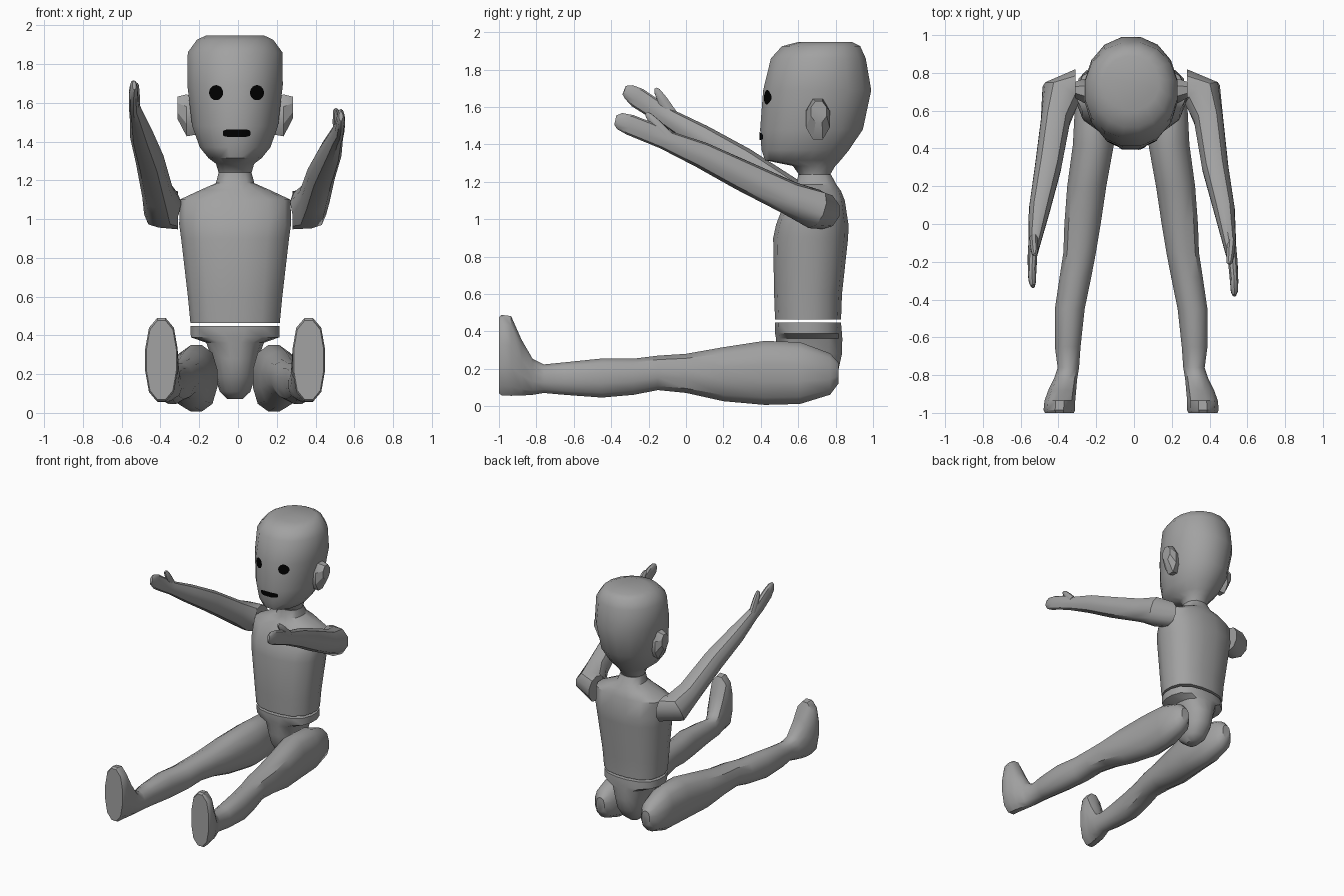
import bpy, bmesh, math
from mathutils import Vector
from mathutils.bvhtree import BVHTree

if "Cube" in bpy.data.objects:
    bpy.data.objects.remove(bpy.data.objects["Cube"])

CX = -0.015  # symmetry plane of the body


def material(name, v):
    m = bpy.data.materials.new(name)
    m.diffuse_color = (v, v, v, 1)
    m.use_nodes = True
    m.node_tree.nodes["Principled BSDF"].inputs["Base Color"].default_value = m.diffuse_color
    return m


GREY = material("body_grey", 0.36)
BLACK = material("face_black", 0.0)


def finish(name, bm, mat, angle=40):
    bmesh.ops.recalc_face_normals(bm, faces=bm.faces)
    me = bpy.data.meshes.new(name)
    bm.to_mesh(me)
    bm.free()
    ob = bpy.data.objects.new(name, me)
    bpy.context.collection.objects.link(ob)
    me.materials.append(mat)
    bpy.ops.object.select_all(action='DESELECT')
    bpy.context.view_layer.objects.active = ob
    ob.select_set(True)
    bpy.ops.object.shade_smooth_by_angle(angle=math.radians(angle))
    return ob


def loft(name, rings, n=12, p=2.0, angle=40):
    """Skin superellipse rings: (centre, side axis, up axis), axes scaled by radius."""
    bm = bmesh.new()
    loops = []
    for c, u, w in rings:
        loop = []
        for i in range(n):
            a = 2 * math.pi * (i + 0.5) / n
            ca, sa = math.cos(a), math.sin(a)
            k = (abs(ca) ** p + abs(sa) ** p) ** (-1 / p)
            loop.append(bm.verts.new(Vector(c) + k * (ca * Vector(u) + sa * Vector(w))))
        loops.append(loop)
    for a, b in zip(loops, loops[1:]):
        for i in range(n):
            j = (i + 1) % n
            bm.faces.new((a[i], a[j], b[j], b[i]))
    bm.faces.new(loops[0])
    bm.faces.new(loops[-1])
    return finish(name, bm, GREY, angle)


def stack(name, rows, n, p, angle=40):
    """Horizontal rings: (z, half width, front y, back y)."""
    return loft(name, [((CX, (f + b) / 2, z), (r, 0, 0), (0, (b - f) / 2, 0))
                       for z, r, f, b in rows], n, p, angle)


def tube(name, rows, n=10, p=2.2, first=None):
    """Limb along a path: (centre, side radius, up radius)."""
    pts = [Vector(r[0]) for r in rows]
    rings = []
    for i, (c, ra, rb) in enumerate(rows):
        t = (pts[min(i + 1, len(pts) - 1)] - pts[max(i - 1, 0)]).normalized()
        if i == 0 and first:
            t = Vector(first)
        side = t.cross(Vector((0, 0, 1))).normalized()
        rings.append((c, side * ra, side.cross(t) * rb))
    return loft(name, rings, n, p)


# head with narrow jaw and flat crown
head = stack("head", [
    (1.235, .085, .605, .77), (1.285, .10, .57, .80), (1.315, .14, .42, .83),
    (1.37, .185, .40, .875), (1.48, .225, .392, .95), (1.69, .25, .408, .995),
    (1.86, .248, .45, .965), (1.925, .20, .51, .935), (1.948, .15, .60, .89)], 16, 2.1, 45)

# torso with short neck
stack("torso", [
    (.465, .232, .475, .83), (.60, .245, .47, .835), (.90, .28, .465, .868),
    (.97, .29, .48, .87), (1.10, .288, .53, .85), (1.15, .18, .57, .83),
    (1.185, .10, .59, .805), (1.24, .085, .60, .775)], 16, 2.6)

# pelvis: waist band narrowing to a rounded keel between the legs
stack("pelvis", [
    (.447, .232, .475, .83), (.39, .23, .475, .835), (.362, .15, .48, .837),
    (.28, .12, .485, .835), (.19, .105, .51, .815), (.11, .08, .56, .76),
    (.072, .04, .61, .71)], 16, 2.5)

# legs with upright feet: (y, inner x, outer x, bottom z, top z)
LEG = [
    (.815, .15, .22, .12, .235), (.77, .11, .265, .06, .285), (.61, .085, .285, .01, .345),
    (.42, .075, .295, .005, .352), (.20, .115, .325, .025, .318), (0, .145, .34, .07, .282),
    (-.15, .17, .345, .085, .272), (-.28, .195, .365, .06, .256), (-.45, .23, .39, .045, .257),
    (-.65, .252, .39, .06, .236), (-.76, .26, .375, .07, .225), (-.82, .27, .395, .06, .255),
    (-.88, .275, .425, .055, .36), (-.935, .28, .445, .053, .485), (-.985, .28, .45, .055, .492),
    (-1.0, .287, .443, .065, .48)]
for s, side in ((1, "right"), (-1, "left")):
    loft(side + "_leg", [((CX + s * ((a + b) / 2 - CX), y, (lo + hi) / 2),
                          ((b - a) / 2, 0, 0), (0, 0, (hi - lo) / 2))
                         for y, a, b, lo, hi in LEG], 12, 2.5)
    # ears flare outwards, widest near the top
    loft(side + "_ear", [((CX + s * x, y, z), (0, ry, 0), (0, s * lean, rz))
                         for x, y, z, ry, rz, lean in (
                             (.20, .70, 1.53, .055, .10, .0),
                             (.25, .705, 1.535, .068, .115, .0),
                             (.298, .71, 1.575, .045, .06, .0))], 8, 2.2, 30)

# arms reach forward, each raised differently
tube("right_arm", [
    ((.28, .725, 1.045), .098, .098), ((.362, .685, 1.055), .108, .108),
    ((.395, .55, 1.115), .08, .09), ((.43, .30, 1.235), .072, .082),
    ((.477, .08, 1.345), .058, .07), ((.508, -.12, 1.428), .034, .052),
    ((.523, -.20, 1.465), .026, .056), ((.53, -.30, 1.505), .023, .055),
    ((.531, -.355, 1.525), .019, .045), ((.531, -.378, 1.53), .010, .025)], first=(1, 0, 0))
tube("left_arm", [
    ((-.31, .725, 1.045), .098, .098), ((-.388, .685, 1.055), .108, .108),
    ((-.415, .55, 1.135), .08, .09), ((-.455, .30, 1.305), .072, .082),
    ((-.50, .08, 1.44), .058, .068), ((-.525, -.09, 1.54), .034, .05),
    ((-.537, -.16, 1.585), .026, .053), ((-.54, -.26, 1.65), .023, .055),
    ((-.538, -.305, 1.68), .019, .042), ((-.535, -.33, 1.69), .010, .025)], first=(-1, 0, 0))

# thumbs
for name, base, tip in (("right_thumb", (.515, -.10, 1.44), (.505, -.212, 1.568)),
                        ("left_thumb", (-.53, -.08, 1.56), (-.525, -.163, 1.70))):
    a, b = Vector(base), Vector(tip)
    tube(name, [(a, .024, .035), (a.lerp(b, .55), .022, .028),
                (a.lerp(b, .9), .016, .018), (b, .008, .008)], 8)

# thin eye and mouth plates that follow the face
tree = BVHTree.FromPolygons([v.co for v in head.data.vertices],
                            [p.vertices[:] for p in head.data.polygons])


def face_plate(name, x, z, rx, rz, p):
    bm = bmesh.new()
    rows = []
    steps = 10
    for i in range(steps + 1):
        t = -math.cos(math.pi * i / steps) * .995
        h = rz * (1 - abs(t) ** p) ** (1 / p)
        row = []
        for k in (-1, 0, 1):
            o = Vector((x + t * rx, -1, z + k * h))
            hit = tree.ray_cast(o, Vector((0, 1, 0)))[0]
            row.append(bm.verts.new(hit + Vector((0, -.006, 0))))
        rows.append(row)
    for a, b in zip(rows, rows[1:]):
        for k in (0, 1):
            bm.faces.new((a[k], b[k], b[k + 1], a[k + 1]))
    finish(name, bm, BLACK)


face_plate("left_eye", -.113, 1.652, .036, .039, 2)
face_plate("right_eye", .098, 1.652, .036, .039, 2)
face_plate("mouth", -.007, 1.443, .072, .02, 4)
